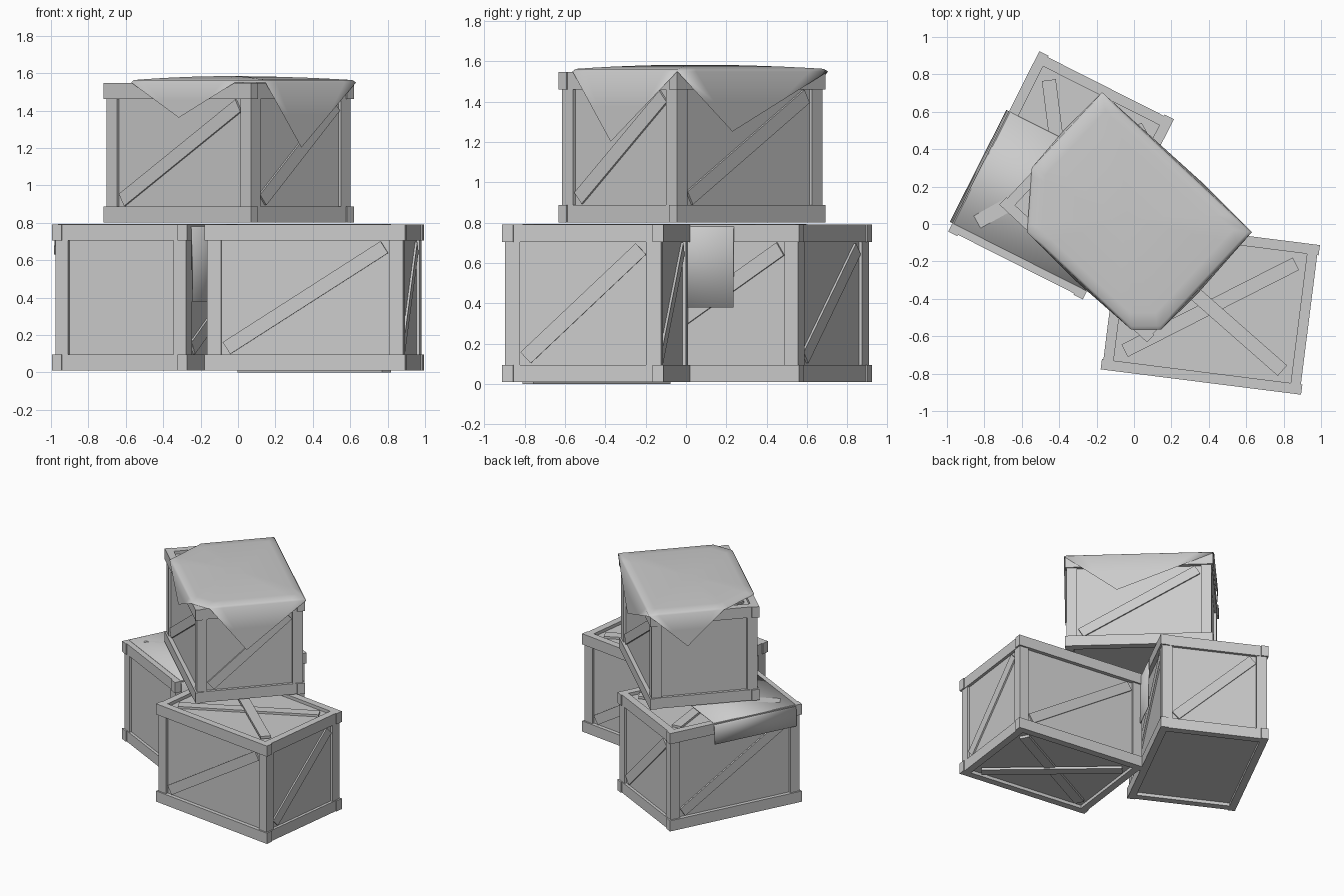
import bpy, bmesh, math
from mathutils import Matrix, Vector

cube = bpy.data.objects.get("Cube")
if cube:
    bpy.data.objects.remove(cube)

grey = bpy.data.materials.new("plain_grey")
grey.use_nodes = True
COLOUR = (0.6, 0.6, 0.6, 1)
grey.diffuse_color = COLOUR
grey.node_tree.nodes["Principled BSDF"].inputs["Base Color"].default_value = COLOUR

L, W = 0.54, 0.403          # crate half length and half width
RAIL, SINK, POST = 0.085, 0.03, 0.075


def finish(bm, name, place, angle=30):
    bmesh.ops.recalc_face_normals(bm, faces=bm.faces)
    mesh = bpy.data.meshes.new(name)
    bm.to_mesh(mesh)
    bm.free()
    mesh.materials.append(grey)
    ob = bpy.data.objects.new(name, mesh)
    bpy.context.collection.objects.link(ob)
    ob.matrix_world = place
    bpy.ops.object.select_all(action="DESELECT")
    ob.select_set(True)
    bpy.context.view_layer.objects.active = ob
    bpy.ops.object.shade_smooth_by_angle(angle=math.radians(angle))
    return ob


def box(bm, centre, size, turn=Matrix()):
    m = Matrix.Translation(centre) @ turn @ Matrix.Diagonal((*size, 1))
    bmesh.ops.create_cube(bm, size=1, matrix=m)


def brace(bm, a, b, axis, width=0.075, thick=0.02):
    """Flat board from a to b, lying in the plane facing along axis."""
    a, b, n = Vector(a), Vector(b), Vector(axis)
    d = (b - a).normalized()
    turn = Matrix((d, n.cross(d), n)).transposed().to_4x4()
    box(bm, (a + b) / 2, ((b - a).length, width, thick), turn)


def crate(name, place, h, top_cross=True, bottom_cross=True):
    # Planked body, sunk inside the frame
    bm = bmesh.new()
    box(bm, (0, 0, h / 2), (2 * (L - SINK), 2 * (W - SINK), h - 0.05))
    finish(bm, name + "_panels", place)

    # Rails around top and bottom, posts at the corners
    bm = bmesh.new()
    t = 0.055
    for z in (RAIL / 2, h - RAIL / 2):
        for s in (-1, 1):
            box(bm, (0, s * (W - t / 2), z), (2 * L, t, RAIL))
            box(bm, (s * (L - 0.008 - t / 2), 0, z), (t, 2 * (W - t), RAIL))
    for sx in (-1, 1):
        for sy in (-1, 1):
            box(bm, (sx * (L - 0.012 - POST / 2), sy * (W - 0.012 - POST / 2), h / 2),
                (POST, POST, h - 2 * RAIL))
    finish(bm, name + "_frame", place)

    # Diagonal boards on the sides, crossed boards on the lids
    bm = bmesh.new()
    x, y = L - POST - 0.04, W - POST - 0.04
    lo, hi = RAIL + 0.035, h - RAIL - 0.035
    for s in (-1, 1):
        f = s * (W - SINK + 0.002)
        brace(bm, (-s * -x, f, lo), (-s * x, f, hi), (0, s, 0))
    f = L - SINK + 0.002
    brace(bm, (f, -y, lo), (f, y, hi), (1, 0, 0))
    for z, on in ((h - 0.018, top_cross), (0.012, bottom_cross)):
        if on:
            out = 1 if z > h / 2 else -1
            brace(bm, (-x, -y, z), (x, y, z), (0, 0, 1))
            brace(bm, (-x, y, z + out * 0.012), (x, -y, z + out * 0.012), (0, 0, 1))
    finish(bm, name + "_braces", place)


def spot(x, y, z, degrees):
    return Matrix.Translation((x, y, z)) @ Matrix.Rotation(math.radians(degrees), 4, "Z")


right_place = spot(0.408, -0.445, 0.01, -7.2)
left_place = spot(-0.39, 0.26, 0.01, 63.2)
upper_place = spot(-0.05, 0.03, 0.802, -43)
crate("right_crate", right_place, 0.78)
crate("left_crate", left_place, 0.78, bottom_cross=False)
crate("upper_crate", upper_place, 0.745, bottom_cross=False)

# Cloth draped over the upper crate: domed top with a pointed flap on each side
bm = bmesh.new()
LX, WY = L + 0.008, W + 0.008
rim = [(LX, WY), (-LX, WY), (-LX, -0.14), (-0.33, -WY), (0.43, -WY), (LX, -0.3)]
flaps = {0: (0.16, WY + 0.012, 0.45), 1: (-LX - 0.012, 0.13, 0.49),
         3: (0.03, -WY - 0.012, 0.56), 5: (LX + 0.012, -0.03, 0.4)}
STEPS = 8


def on_rim(i, k):
    a, b = Vector(rim[i]), Vector(rim[(i + 1) % len(rim)])
    return a.lerp(b, k / STEPS)


outline = [on_rim(i, k) for i in range(len(rim)) for k in range(STEPS)]
rings = []
for s in (1, 0.97, 0.85, 0.65, 0.4, 0.15):
    z = 0.782 - 0.022 * s ** 2 - (0.012 if s == 1 else 0)
    rings.append([bm.verts.new((p.x * s, p.y * s, z)) for p in outline])
n = len(outline)
for a, b in zip(rings, rings[1:]):
    for i in range(n):
        bm.faces.new((a[i], a[(i + 1) % n], b[(i + 1) % n], b[i]))
bm.faces.new(rings[-1])
for i, tip in flaps.items():
    top = [rings[0][(i * STEPS + k) % n] for k in range(STEPS + 1)]
    end = Vector(tip)
    half = [bm.verts.new(v.co.lerp(end, 0.5)) for v in top]
    point = bm.verts.new(end)
    for k in range(STEPS):
        bm.faces.new((top[k], top[k + 1], half[k + 1], half[k]))
        bm.faces.new((half[k], half[k + 1], point))
finish(bm, "upper_cloth", upper_place, 100)

# Sheet laid across the left crate, hanging over both long sides
bm = bmesh.new()
profile = [(-W - 0.012, 0.37), (-W - 0.008, 0.76), (-W + 0.01, 0.784),
           (W - 0.01, 0.784), (W + 0.008, 0.76), (W + 0.016, 0.62)]
ends = [[bm.verts.new((x, y, z)) for y, z in profile] for x in (-0.49, 0.18)]
for i in range(len(profile) - 1):
    bm.faces.new((ends[0][i], ends[0][i + 1], ends[1][i + 1], ends[1][i]))
sheet = finish(bm, "left_sheet", left_place, 50)
thick = sheet.modifiers.new("thickness", "SOLIDIFY")
thick.thickness = 0.006
